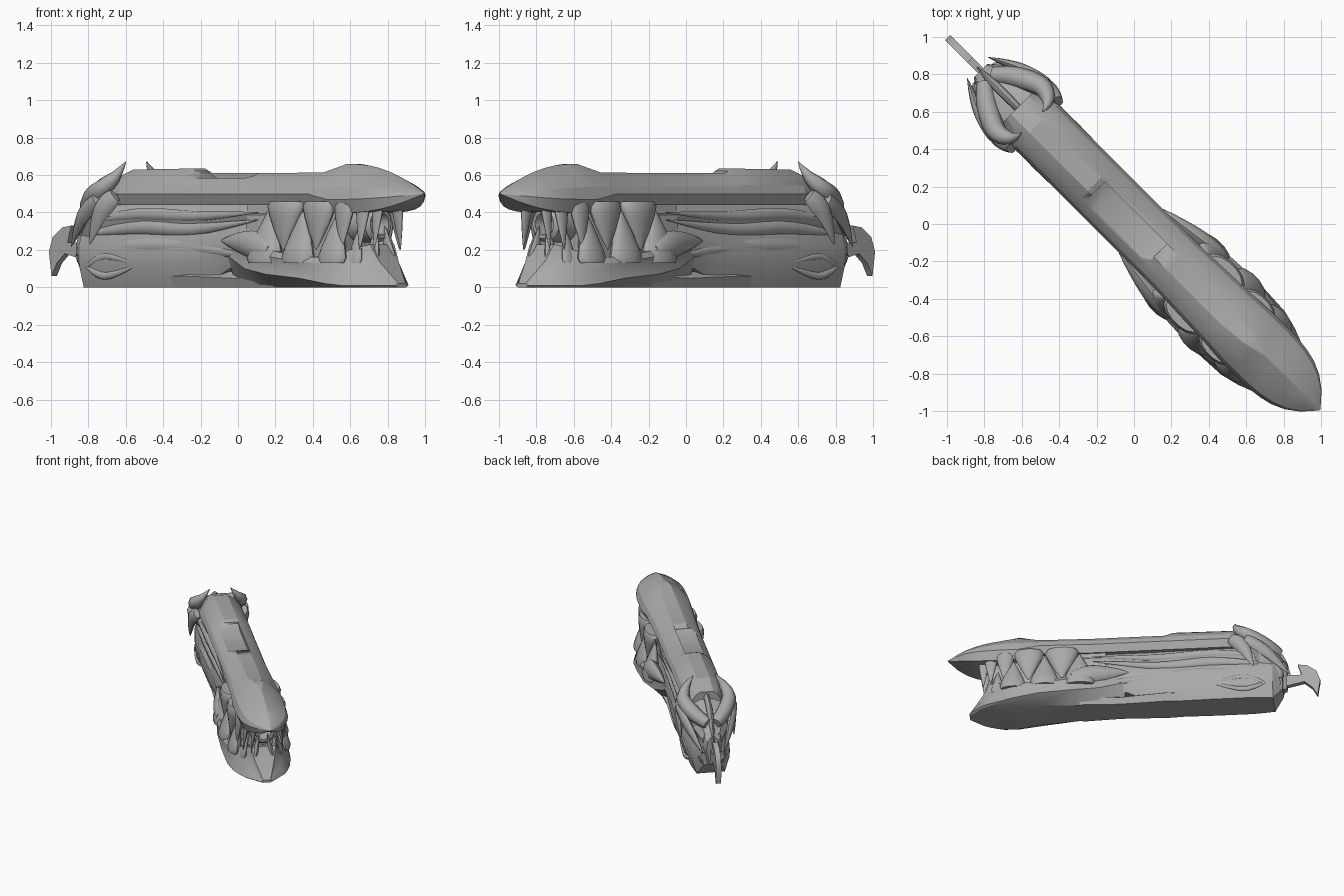
import bpy
import bmesh
import math
from mathutils import Vector

default_cube = bpy.data.objects.get("Cube")
if default_cube:
    bpy.data.objects.remove(default_cube, do_unlink=True)

# One plain grey for the whole sculpture
GREY = (0.4, 0.4, 0.4, 1)
grey = bpy.data.materials.new("plain_grey")
grey.use_nodes = True
grey.diffuse_color = GREY
grey.node_tree.nodes["Principled BSDF"].inputs["Base Color"].default_value = GREY


# Parts are made along local x (length), y (width) and z, then turned diagonally
def finish(name, bm, mirror=False, angle=35):
    bmesh.ops.recalc_face_normals(bm, faces=bm.faces)
    mesh = bpy.data.meshes.new(name)
    bm.to_mesh(mesh)
    bm.free()
    mesh.materials.append(grey)
    mesh.shade_smooth()
    mesh.set_sharp_from_angle(angle=math.radians(angle))
    obj = bpy.data.objects.new(name, mesh)
    bpy.context.scene.collection.objects.link(obj)
    obj.rotation_euler.z = -math.pi / 4
    if mirror:
        mod = obj.modifiers.new("Mirror", "MIRROR")
        mod.use_axis = (False, True, False)
        mod.use_mirror_merge = False
    return obj


def skin(name, rings, mirror=False, angle=35):
    """Join matching rings of points into a closed body."""
    bm = bmesh.new()
    loops = [[bm.verts.new(point) for point in ring] for ring in rings]
    count = len(loops[0])
    for first, second in zip(loops, loops[1:]):
        for i in range(count):
            j = (i + 1) % count
            bm.faces.new((first[i], first[j], second[j], second[i]))
    bm.faces.new(loops[0])
    bm.faces.new(loops[-1])
    return finish(name, bm, mirror, angle)


def loft(name, stations, section, angle=28):
    """Symmetric body: section() gives half of each cross-section, top to bottom."""
    rings = []
    for x, *values in stations:
        half = section(*values)
        rings.append([(x, y, z) for y, z in half] + [(x, -y, z) for y, z in reversed(half)])
    return skin(name, rings, angle=angle)


def circle(sides):
    return [(math.cos(math.tau * k / sides), math.sin(math.tau * k / sides)) for k in range(sides)]


def spline(points, steps=5):
    """Smooth path through the points, as a chain of eased curves."""
    points = [Vector(p) for p in points]
    padded = [points[0], *points, points[-1]]
    path = []
    for before, start, end, after in zip(padded, padded[1:], padded[2:], padded[3:]):
        leave, arrive = (end - before) / 2, (after - start) / 2
        for step in range(steps):
            t = step / steps
            blend = t * t * (3 - 2 * t)
            path.append(start.lerp(end, blend) + leave * t * (1 - t) ** 2 - arrive * t * t * (1 - t))
    return path + [points[-1]]


def tendril(name, points, thick, flat=0.6, start=0.25, mirror=True):
    """Curved blade: swells from its root, then tapers to a point."""
    path = spline(points)
    last = len(path) - 1
    rings = []
    for i, centre in enumerate(path):
        along = path[min(i + 1, last)] - path[max(i - 1, 0)]
        side = along.cross(Vector((0, 0, 1))).normalized()
        up = side.cross(along).normalized()
        radius = thick * max(0.06, math.sin(math.pi * (start + (1 - start) * i / last)))
        rings.append([centre + side * (flat * radius * c) + up * (radius * s) for c, s in circle(8)])
    return skin(name, rings, mirror, 50)


def tooth(name, x, y, root, tip, width, lean):
    """Broad cone with a rounded root, leaning sideways towards its tip."""
    rings = []
    for t in (0, 0.1, 0.3, 0.6, 0.85, 1):
        radius = width * (1.03 - t ** 1.4) * (1 if t else 0.85)
        z = root + (tip - root) * t
        rings.append([(x + radius * c, y + radius * s / 2 + lean * t, z) for c, s in circle(14)])
    skin(name, rings, True, 45)


# Upper slide: straight rear body, then a nose that narrows by rule
# Station values: ridge width, side width, top, widest edge, lower lip
stations = [(x, 0.05, width, top, 0.5, 0.44) for x, width, top in (
    (-0.88, 0.11, 0.58), (-0.74, 0.165, 0.63), (-0.3, 0.165, 0.635),
    (-0.24, 0.165, 0.61), (0.3, 0.165, 0.61), (0.7, 0.18, 0.615))]
for step in range(9):
    t = step / 8
    fade = 1 - t ** 4
    edge = 0.47 + 0.03 * t ** 3
    stations.append((0.86 + 0.545 * t, max(0.003, 0.035 - t / 8), 0.185 * fade + 0.005,
                     0.66 - 0.155 * t * t, edge, edge - 0.07 * fade - 0.002))
slide = loft("upper_slide", stations, lambda ridge, w, top, edge, lip: [
    (ridge, top), ((ridge + w) / 2, top - (top - edge) * 0.27),
    (w * 0.9, edge + (top - edge) * 0.35), (w, edge), (w * 0.85, lip)], angle=19)

# Recessed port in the top of the slide
cutter = skin("port_cutter", [[(x, -0.1, z), (x, 0.05, z), (x, 0.05, 0.7), (x, -0.1, 0.7)]
                              for x, z in ((-0.27, 0.61), (-0.2, 0.58), (0.14, 0.58), (0.2, 0.6))])
cutter.hide_render = True
cutter.display_type = "WIRE"
cut = slide.modifiers.new("Port", "BOOLEAN")
cut.operation = "DIFFERENCE"
cut.object = cutter


# Main frame: width scale and underside height
def frame_section(scale, low):
    top = min(0.45, 0.2 + 0.3 * scale)
    outline = ((0.11, 1), (0.125, 0.93), (0.155, 0.84), (0.135, 0.7),
               (0.165, 0.5), (0.165, 0.25), (0.125, 0))
    return [(y * scale, low + (top - low) * z) for y, z in outline]


loft("rear_frame", [(-1.13, 0.5, 0.1), (-1.06, 0.85, 0), (-0.9, 1, 0), (-0.6, 1, 0), (-0.3, 0.95, 0),
                    (-0.1, 0.9, 0.03), (0.05, 0.9, 0.1), (0.4, 0.9, 0.1)], frame_section)

# Floor strip below the gap in the frame
loft("lower_guard", [(-0.5, 0.13, 0.09), (-0.25, 0.15, 0.1), (0.1, 0.13, 0.08), (0.4, 0.15, 0.1)],
     lambda w, top: [(w * 0.6, top), (w, top * 0.6), (w * 0.85, 0)])

# Lower jaw: rim width, flare width, top and flare height, with undercut sides
loft("lower_jaw", [
    (0.06, 0.14, 0.14, 0.25, 0.17), (0.25, 0.2, 0.2, 0.24, 0.1), (0.45, 0.24, 0.24, 0.2, 0.07),
    (0.7, 0.25, 0.25, 0.165, 0.05), (0.9, 0.22, 0.24, 0.16, 0.02), (1, 0.17, 0.215, 0.2, 0.01),
    (1.09, 0.1, 0.18, 0.23, 0.01), (1.14, 0.08, 0.15, 0.14, 0.01), (1.24, 0.03, 0.05, 0.02, 0.01)],
    lambda rim, flare, top, edge: [
        (rim * 0.6, top), (rim * 0.92, top), (rim, top - (top - edge) / 4),
        ((rim + flare) * 0.48, (top + edge) / 2), (flare, edge), (max(flare - 2 * edge, flare / 2), 0)])

# Mouth core and barrel
loft("mouth_core", [(0.2, 0.14), (0.6, 0.14), (0.92, 0.11)],
     lambda w: [(w * 0.9, 0.46), (w, 0.34), (w * 0.9, 0.12)])
skin("barrel", [[(x, r * c, 0.34 + r * s) for c, s in circle(20)]
                for x, r in ((0.85, 0.1), (1.06, 0.1), (1.08, 0.08), (1.08, 0.06), (1, 0.05))])

# Interlocking teeth, smaller towards the front
lower_teeth = [(0.4, 0.2, 0.125), (0.66, 0.21, 0.115), (0.9, 0.19, 0.1), (1.02, 0.14, 0.05), (1.08, 0.07, 0.05)]
upper_teeth = [(0.53, 0.16, 0.13), (0.78, 0.16, 0.115), (0.96, 0.15, 0.07), (1.07, 0.12, 0.05), (1.13, 0.07, 0.04)]
for i, (x, y, width) in enumerate(lower_teeth, 1):
    tooth(f"lower_tooth_{i}", x, y, 0.13, 0.27 + 1.2 * width, width, -0.04)
for i, (x, y, width) in enumerate(upper_teeth, 1):
    tooth(f"upper_tooth_{i}", x, y, 0.46, 0.2, width, 0.03)

# Flowing ridges along the sides
for name, height, rise, thick in (("upper", 0.38, 0.02, 0.035), ("middle", 0.31, 0.05, 0.04),
                                  ("lower", 0.21, -0.05, 0.05)):
    tendril(f"{name}_ridge", [(-0.95, 0.14, height - 0.02), (-0.6, 0.14, height + 0.01),
                              (-0.2, 0.13, height), (0.3, 0.15, height + rise)], thick, start=0.1)
tendril("jaw_corner", [(0.45, 0.21, 0.18), (0.28, 0.19, 0.23), (0.03, 0.155, 0.25)], 0.08)

# Almond shaped panel with raised rims
for name, height in (("upper", 0.165), ("lower", 0.06)):
    tendril(f"almond_{name}_rim", [(-1, 0.15, 0.11), (-0.84, 0.16, height), (-0.6, 0.16, 0.12)],
            0.02, start=0.1)

# Rear mask: brow, horns, cheek blades and fangs
loft("rear_mask", [(-1.16, 0.05, 0.12, 0.34), (-1.07, 0.12, 0.1, 0.45), (-0.96, 0.175, 0.22, 0.5),
                   (-0.84, 0.18, 0.36, 0.53)],
     lambda w, low, top: [(w / 4, top), (w * 0.8, top - 0.04), (w, (low + top) / 2), (w / 2, low)])
tendril("crest_horn", [(-1.1, 0.03, 0.42), (-1, 0.11, 0.46), (-0.87, 0.17, 0.52),
                       (-0.79, 0.14, 0.59), (-0.77, 0.08, 0.67)], 0.058, flat=1)
tendril("cheek_blade", [(-0.75, 0.18, 0.49), (-0.84, 0.2, 0.4), (-0.92, 0.2, 0.23)], 0.055)
tendril("brow_blade", [(-0.86, 0.21, 0.47), (-1.02, 0.16, 0.37), (-1.18, 0.08, 0.22)], 0.05)
tendril("rear_fang", [(-1.04, 0.1, 0.3), (-1.11, 0.08, 0.2), (-1.09, 0.07, 0.06)], 0.04)
tendril("nose_ridge", [(-0.84, 0, 0.54), (-1, 0, 0.5), (-1.12, 0, 0.38), (-1.19, 0, 0.2)],
        0.04, mirror=False)

# Hooked tail on a short stem
hook = [(-1.12, 0.24), (-1.27, 0.24), (-1.24, 0.33), (-1.31, 0.32), (-1.38, 0.27),
        (-1.41, 0.19), (-1.39, 0.06), (-1.35, 0.13), (-1.29, 0.18), (-1.12, 0.14)]
skin("tail_hook", [[(x, y, z) for x, z in hook] for y in (-0.02, 0.02)])
